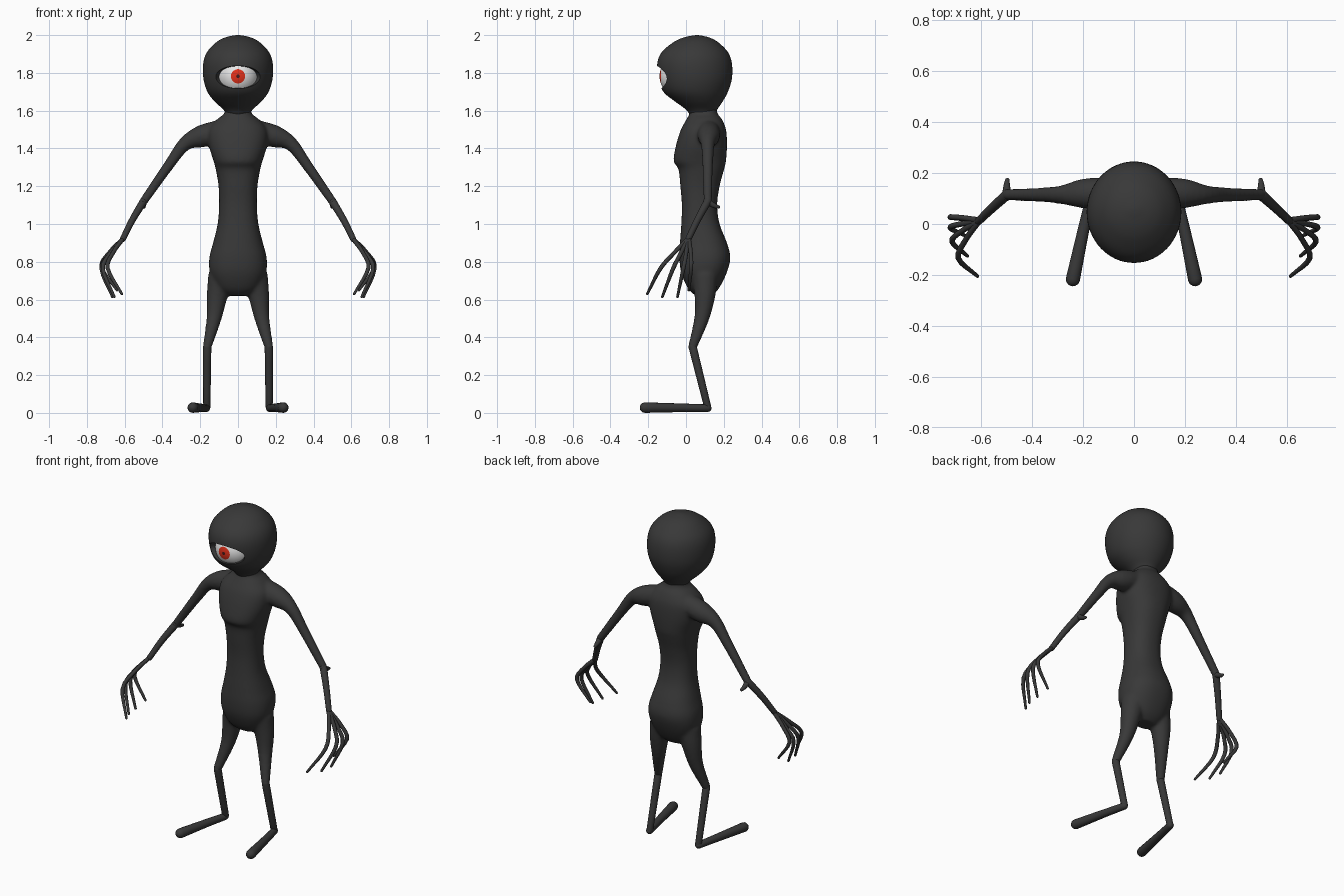
import bpy, bmesh, math
from mathutils import Vector, Matrix

cube = bpy.data.objects.get("Cube")
if cube:
    bpy.data.objects.remove(cube, do_unlink=True)


def material(name, rgb):
    m = bpy.data.materials.new(name)
    m.use_nodes = True
    m.diffuse_color = (*rgb, 1)
    bsdf = next(n for n in m.node_tree.nodes if n.type == 'BSDF_PRINCIPLED')
    bsdf.inputs["Base Color"].default_value = (*rgb, 1)
    return m


skin = material("charcoal skin", (0.04, 0.04, 0.04))
white = material("eye white", (0.8, 0.8, 0.8))
red = material("iris red", (0.75, 0.03, 0.01))
dark = material("pupil dark", (0.06, 0.01, 0.01))


def resample(pts, n):
    """Smooth curve through tuples of any length."""
    p = [Vector(q) for q in pts]
    out = []
    for i in range(len(p) - 1):
        a, b = p[i], p[i + 1]
        ta = (b - p[i - 1]) / 2 if i else b - a
        tb = (p[i + 2] - a) / 2 if i + 2 < len(p) else b - a
        for k in range(n):
            t = k / n
            out.append(a * (2*t**3 - 3*t**2 + 1) + ta * (t**3 - 2*t**2 + t)
                       + b * (3*t**2 - 2*t**3) + tb * (t**3 - t**2))
    return out + [p[-1]]


def skin_rings(bm, rings):
    """Bridge a list of point rings and cap both ends."""
    vs = [[bm.verts.new(c) for c in r] for r in rings]
    n = len(vs[0])
    for a, b in zip(vs, vs[1:]):
        for i in range(n):
            bm.faces.new((a[i], a[(i + 1) % n], b[(i + 1) % n], b[i]))
    bm.faces.new(vs[0][::-1])
    bm.faces.new(vs[-1])


def loft(bm, rows, steps=4, seg=40, power=2.0):
    """Horizontal sections: height, half width, front y, back y."""
    rings = []
    for z, w, f, b in resample(rows, steps):
        ring = []
        for i in range(seg):
            a = math.tau * i / seg
            c, s = math.cos(a), math.sin(a)
            ring.append((w * math.copysign(abs(c) ** (2 / power), c),
                         (f + b) / 2 + (b - f) / 2 * math.copysign(abs(s) ** (2 / power), s), z))
        rings.append(ring)
    skin_rings(bm, rings)


def limb(bm, pts, side, steps=4, seg=14):
    """Round-ended tube through x, y, z, radius points."""
    path = [(Vector((p[0] * side, p[1], p[2])), p[3]) for p in resample(pts, steps)]
    start = (path[0][0] - path[1][0]).normalized()
    end = (path[-1][0] - path[-2][0]).normalized()
    caps = [math.radians(d) for d in (30, 60, 85)]
    (p0, r0), (p1, r1) = path[0], path[-1]
    path = ([(p0 + start * r0 * math.sin(a), r0 * math.cos(a)) for a in reversed(caps)] + path
            + [(p1 + end * r1 * math.sin(a), r1 * math.cos(a)) for a in caps])
    rings, old, normal = [], None, None
    for i, (p, r) in enumerate(path):
        t = (path[min(i + 1, len(path) - 1)][0] - path[max(i - 1, 0)][0]).normalized()
        normal = old.rotation_difference(t) @ normal if old else t.orthogonal().normalized()
        old, other = t, t.cross(normal)
        rings.append([p + r * (normal * math.cos(math.tau * k / seg)
                               + other * math.sin(math.tau * k / seg)) for k in range(seg)])
    skin_rings(bm, rings)


def finish(bm, name, mats=(skin,)):
    bmesh.ops.recalc_face_normals(bm, faces=bm.faces[:])
    me = bpy.data.meshes.new(name)
    bm.to_mesh(me)
    bm.free()
    for m in mats:
        me.materials.append(m)
    me.shade_smooth()
    ob = bpy.data.objects.new(name, me)
    bpy.context.collection.objects.link(ob)
    return ob


# Torso, upper arms and thighs, fused into one soft body
bm = bmesh.new()
loft(bm, [(.62, .06, .05, .14), (.66, .11, .01, .175), (.74, .148, -.025, .215),
          (.82, .152, -.035, .235), (.9, .132, -.032, .217), (1.0, .108, -.025, .178),
          (1.1, .1, -.022, .165), (1.2, .103, -.03, .178), (1.29, .118, -.04, .202),
          (1.335, .13, -.066, .212), (1.42, .155, -.052, .217), (1.5, .155, -.027, .212),
          (1.555, .11, .003, .19), (1.59, .07, .02, .165), (1.66, .065, .03, .16)], power=2.3)
for s in (1, -1):
    limb(bm, [(.06, .12, 1.50, .06), (.19, .12, 1.465, .06), (.28, .115, 1.425, .038),
              (.36, .115, 1.32, .029), (.5, .115, 1.12, .023)], s)
    limb(bm, [(.09, .1, .72, .07), (.11, .1, .62, .056), (.127, .083, .5, .04),
              (.163, .035, .35, .024)], s)
body = finish(bm, "body")
remesh = body.modifiers.new("fuse", 'REMESH')
remesh.mode = 'VOXEL'
remesh.voxel_size = 0.009
remesh.use_smooth_shade = True
smooth = body.modifiers.new("soften", 'SMOOTH')
smooth.factor = 0.5
smooth.iterations = 8

# Lower limbs
fingers = [
    [(.61, .01, .92, .012), (.66, -.06, .85, .011), (.69, -.135, .765, .011), (.615, -.205, .63, .007)],
    [(.61, .01, .92, .012), (.68, -.03, .84, .011), (.715, -.07, .76, .011), (.655, -.125, .615, .007)],
    [(.61, .01, .92, .012), (.68, .0, .84, .011), (.722, -.015, .76, .011), (.665, -.045, .615, .007)],
    [(.61, .015, .92, .012), (.68, .025, .85, .011), (.722, .027, .77, .011), (.64, .015, .65, .007)],
]
for side, s in (("left", 1), ("right", -1)):
    bm = bmesh.new()
    limb(bm, [(.5, .115, 1.12, .021), (.56, .06, 1.02, .018), (.61, .012, .92, .016)], s)
    finish(bm, side + "_forearm")
    bm = bmesh.new()
    limb(bm, [(.5, .11, 1.12, .019), (.5, .15, 1.097, .013), (.498, .172, 1.09, .009)], s)
    finish(bm, side + "_elbow_spur")
    bm = bmesh.new()
    for f in fingers:
        limb(bm, f, s, seg=10)
    finish(bm, side + "_fingers")
    bm = bmesh.new()
    limb(bm, [(.163, .035, .35, .022), (.165, .115, .03, .019)], s)
    finish(bm, side + "_shin")
    bm = bmesh.new()
    limb(bm, [(.167, .115, .025, .02), (.2, -.03, .027, .023), (.24, -.217, .028, .028)], s)
    finish(bm, side + "_foot")

# Head with a carved eye socket
bm = bmesh.new()
loft(bm, [(1.58, .06, .02, .155), (1.61, .082, -.005, .168), (1.65, .125, -.06, .195),
          (1.70, .162, -.12, .222), (1.77, .183, -.146, .243), (1.85, .184, -.152, .243),
          (1.91, .164, -.128, .222), (1.96, .118, -.07, .173), (1.985, .075, -.02, .13),
          (1.997, .03, .03, .085), (2.0, .004, .055, .06)], seg=64)
head = finish(bm, "head")
bm = bmesh.new()
bmesh.ops.create_uvsphere(bm, u_segments=48, v_segments=32, radius=1,
                          matrix=Matrix.Translation((0, -.15, 1.777)) @ Matrix.Diagonal((.128, .12, .06, 1)))
cutter = finish(bm, "socket_cutter")
cutter.hide_render = True
cutter.hide_set(True)
cut = head.modifiers.new("socket", 'BOOLEAN')
cut.operation = 'DIFFERENCE'
cut.solver = 'EXACT'
cut.object = cutter
bpy.context.view_layer.objects.active = head
head.select_set(True)
bpy.ops.object.modifier_apply(modifier=cut.name)
bpy.ops.object.shade_smooth_by_angle(angle=math.radians(40))
bpy.data.objects.remove(cutter, do_unlink=True)

# Eyeball, coloured by angle from its forward axis
center = Vector((0, -.03, 1.782))
bm = bmesh.new()
bmesh.ops.create_uvsphere(bm, u_segments=40, v_segments=36, radius=.11,
                          matrix=Matrix.Translation(center) @ Matrix.Rotation(math.pi / 2, 4, 'X'))
for f in bm.faces:
    angle = math.degrees((f.calc_center_median() - center).angle(Vector((0, -1, 0))))
    f.material_index = 2 if angle < 5 else 1 if angle < 20 else 0
finish(bm, "eyeball", (white, red, dark))
